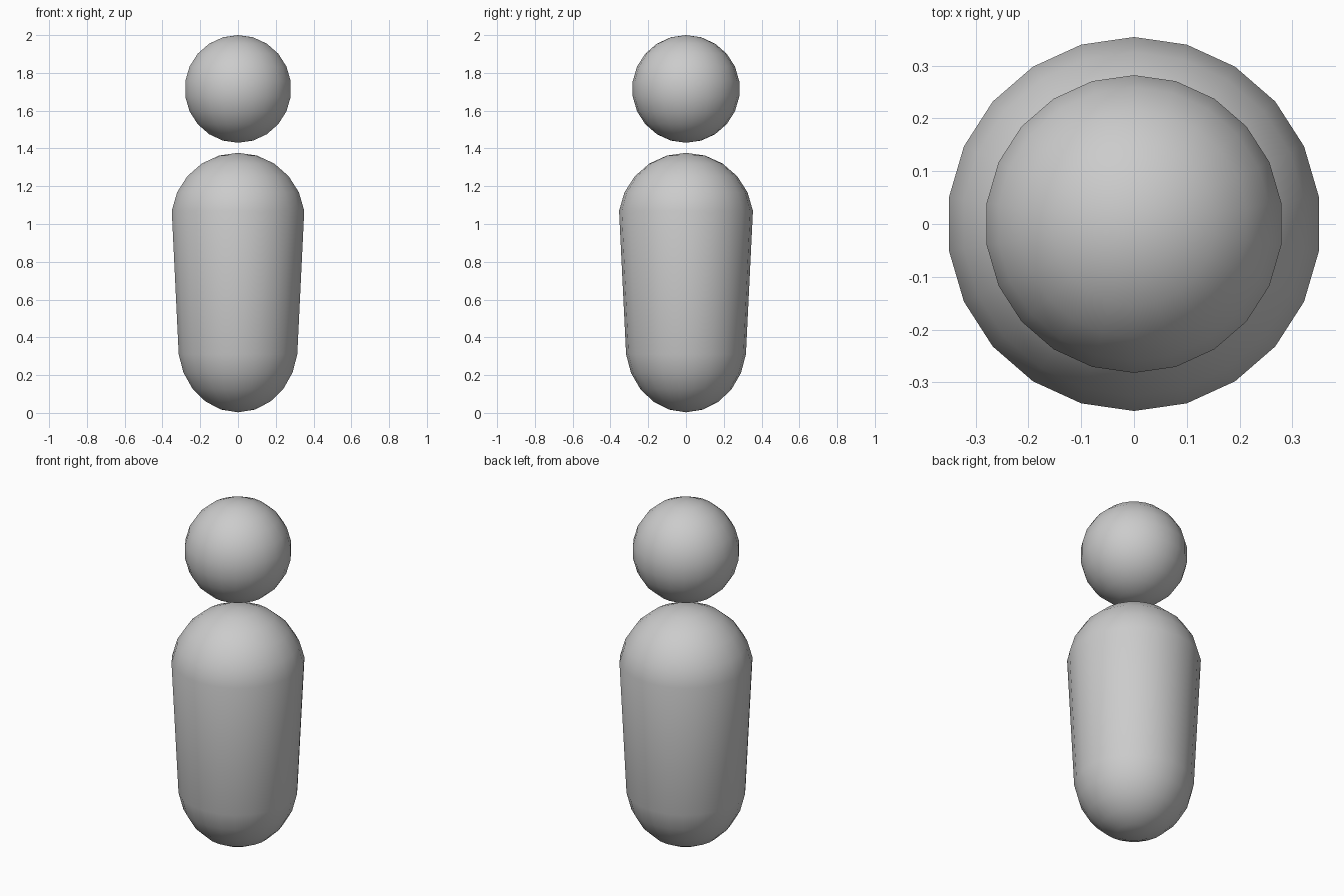
import bpy
import bmesh
from math import sin, cos, pi

if "Cube" in bpy.data.objects:
    bpy.data.objects.remove(bpy.data.objects["Cube"])

SIDES = 22
RINGS = 11


def lathe(name, profile, bottom, top):
    """Revolve rings of (radius, z) and close them with two pole points."""
    bm = bmesh.new()
    rings = []
    for r, z in profile:
        angles = [pi / 2 + 2 * pi * i / SIDES for i in range(SIDES)]
        rings.append([bm.verts.new((r * cos(a), r * sin(a), z)) for a in angles])
    low, high = bm.verts.new((0, 0, bottom)), bm.verts.new((0, 0, top))
    for i in range(SIDES):
        j = (i + 1) % SIDES
        bm.faces.new((low, rings[0][j], rings[0][i]))
        bm.faces.new((high, rings[-1][i], rings[-1][j]))
        for a, b in zip(rings, rings[1:]):
            bm.faces.new((a[i], a[j], b[j], b[i]))
    bmesh.ops.recalc_face_normals(bm, faces=bm.faces)
    for f in bm.faces:
        f.smooth = True
    mesh = bpy.data.meshes.new(name)
    bm.to_mesh(mesh)
    bm.free()
    obj = bpy.data.objects.new(name, mesh)
    bpy.context.collection.objects.link(obj)
    return obj


def arc(k, radius):
    """Ring k of a sphere counted from its bottom: (radius, height)."""
    a = pi * k / RINGS
    return radius * sin(a), -radius * cos(a)


# Head: a full sphere floating over the body
R = 0.285
head_z = 2 - R
head = [(r, head_z + z) for r, z in (arc(k, R) for k in range(1, RINGS))]
lathe("head", head, head_z - R, 2.0)

# Body: a sphere split at its middle and stretched, narrower at the bottom
R = 0.358
base, crown = 0.003, 1.377
lower = [(r * 0.895, base + R + z) for r, z in (arc(k, R) for k in range(1, 6))]
upper = [(r, crown - R + z) for r, z in (arc(k, R) for k in range(6, RINGS))]
lathe("body", lower + upper, base, crown)
